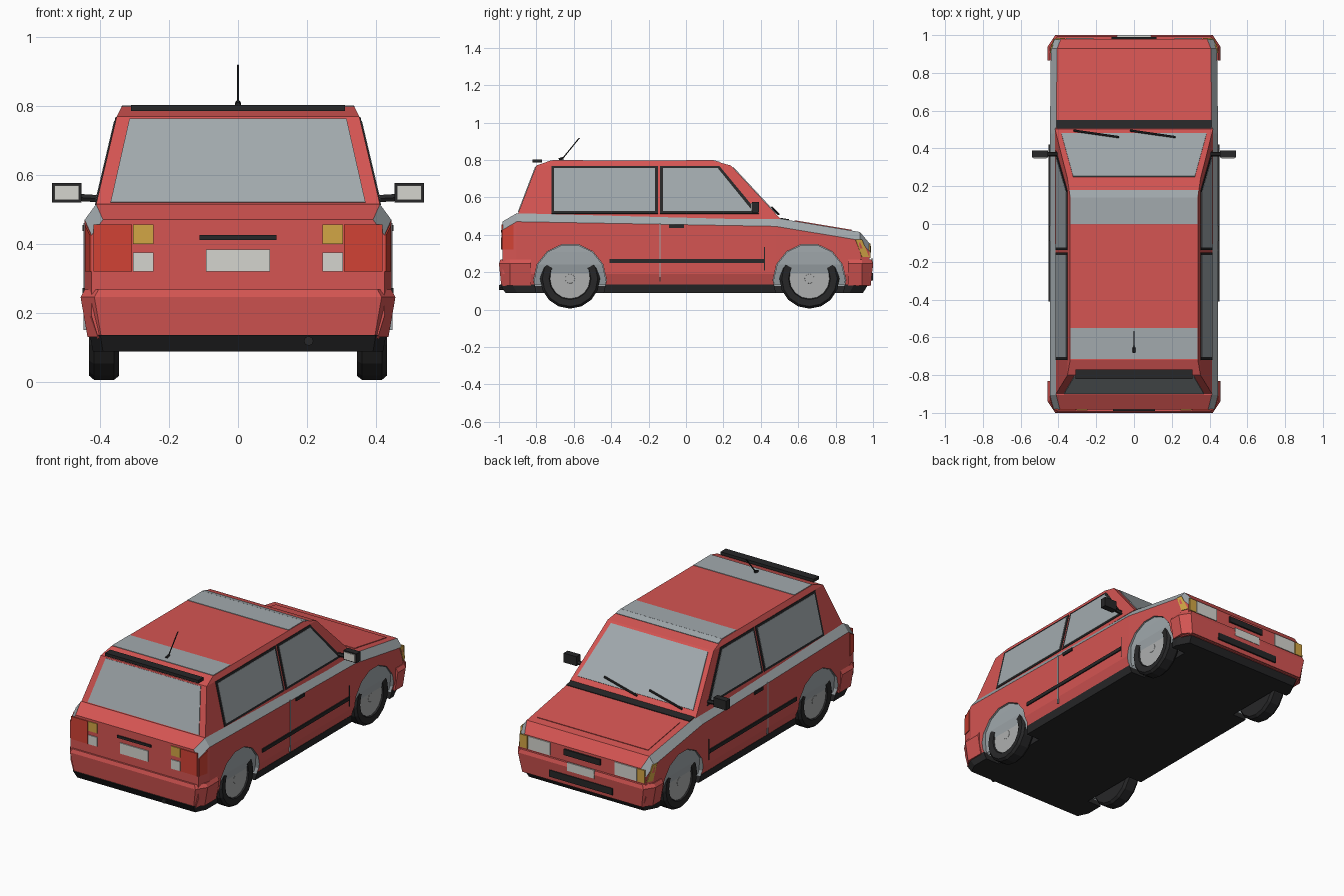
import bpy, bmesh, math
from mathutils import Vector

if "Cube" in bpy.data.objects:
    bpy.data.objects.remove(bpy.data.objects["Cube"])


def material(name, r, g, b):
    m = bpy.data.materials.new(name)
    m.diffuse_color = (r, g, b, 1)
    m.use_nodes = True
    m.node_tree.nodes["Principled BSDF"].inputs["Base Color"].default_value = m.diffuse_color
    return m


RED = material("body red", 0.66, 0.09, 0.085)
GREY = material("glass grey", 0.36, 0.40, 0.42)
BLACK = material("trim black", 0.02, 0.02, 0.021)
WHITE = material("lamp white", 0.66, 0.66, 0.62)
ORANGE = material("indicator orange", 0.65, 0.38, 0.06)
TAIL = material("tail lamp red", 0.64, 0.055, 0.035)
SILVER = material("rim silver", 0.42, 0.43, 0.43)


def mesh(name, verts, faces, *mats):
    bm = bmesh.new()
    vs = [bm.verts.new(v) for v in verts]
    for f in faces:
        bm.faces.new([vs[i] for i in f])
    bmesh.ops.recalc_face_normals(bm, faces=bm.faces)
    me = bpy.data.meshes.new(name)
    bm.to_mesh(me)
    bm.free()
    for m in mats:
        me.materials.append(m)
    ob = bpy.data.objects.new(name, me)
    bpy.context.collection.objects.link(ob)
    return ob


def loft(name, rings, *mats):
    """Skin equal-length closed rings and cap both ends."""
    n = len(rings[0])
    faces = [[k * n + i, k * n + (i + 1) % n, (k + 1) * n + (i + 1) % n, (k + 1) * n + i]
             for k in range(len(rings) - 1) for i in range(n)]
    faces += [list(range(n)), [(len(rings) - 1) * n + i for i in range(n)]]
    return mesh(name, [p for r in rings for p in r], faces, *mats)


def plate(name, pts, mat, t=0.004):
    """Thin slab centred on a flat polygon."""
    p = [Vector(q) for q in pts]
    n = (p[1] - p[0]).cross(p[2] - p[0]).normalized() * t
    return loft(name, [[q - n for q in p], [q + n for q in p]], mat)


def box(name, x, y, z, mat):
    ring = [(x[0], y[0]), (x[1], y[0]), (x[1], y[1]), (x[0], y[1])]
    return loft(name, [[(a, b, h) for a, b in ring] for h in z], mat)


def rod(name, a, b, r, mat, n=6):
    a, b = Vector(a), Vector(b)
    q = (b - a).to_track_quat('Z', 'Y')
    c = [q @ Vector((r * math.cos(2 * math.pi * i / n), r * math.sin(2 * math.pi * i / n), 0))
         for i in range(n)]
    return loft(name, [[a + v for v in c], [b + v for v in c]], mat)


def lathe(name, profile, s, cy, cz, mat, n=16):
    """Turn (radius, x) points about a wheel axle."""
    rings = [[(s * x, cy + r * math.cos(2 * math.pi * i / n), cz + r * math.sin(2 * math.pi * i / n))
              for i in range(n)] for r, x in profile]
    return loft(name, rings, mat)


# lower body: cross-sections along the length (y, half width, top height)
rings = []
for y, w, zt in [(-0.982, 0.425, 0.47), (-0.905, 0.445, 0.515), (0.48, 0.445, 0.49),
                 (0.93, 0.44, 0.415), (0.98, 0.42, 0.355)]:
    half = [(w - 0.02, 0.125), (w, 0.19), (w, zt - 0.045), (w - 0.033, zt)]
    rings.append([(x, y, z) for x, z in half] + [(-x, y, z) for x, z in reversed(half)])
body = loft("lower_body", rings, RED, GREY)
for f in body.data.polygons:  # grey shoulder bevel
    if f.normal.z > 0.2 and abs(f.normal.x) > 0.3:
        f.material_index = 1

# black underpan
outline = [(-0.40, -0.995), (0.40, -0.995), (0.43, -0.93), (0.43, 0.9), (0.39, 0.975),
           (-0.39, 0.975), (-0.43, 0.9), (-0.43, -0.93)]
pan = loft("underpan", [[(x * 0.98, y * 0.97, 0.088) for x, y in outline],
                        [(x, y, 0.135) for x, y in outline]], BLACK, BLACK)

# wheel arches cut through body and pan, wheels, and inner arch panels
AXLES = (-0.62, 0.66)
for s in (-1, 1):
    for cy in AXLES:
        cutter = lathe("arch_cutter", [(0.195, 0.33), (0.195, 0.6)], s, cy, 0.158, RED, 14)
        cutter.data.materials.append(GREY)
        for f in cutter.data.polygons:
            f.material_index = 1
        for ob in (body, pan):
            m = ob.modifiers.new("arch", 'BOOLEAN')
            m.operation, m.solver, m.object = 'DIFFERENCE', 'EXACT', cutter
            bpy.context.view_layer.objects.active = ob
            bpy.ops.object.modifier_apply(modifier=m.name)
        bpy.data.objects.remove(cutter)
        arc = [(cy + 0.192 * math.cos(a), 0.158 + 0.192 * math.sin(a))
               for a in [math.pi * i / 7 for i in range(8)]]
        low = [(cy - 0.19, 0.135), (cy + 0.19, 0.135)]
        hi = lambda z: s * min(0.436, 0.408 + (z - 0.135) * 0.23)
        inner = [(cy + 0.192 * math.cos(math.pi * i / 7), 0.158 + 0.192 * math.sin(math.pi * i / 7))
                 for i in range(8)] + low
        mid = 0.158 + 0.192 * math.sin(math.pi * 2 / 7)
        n = len(inner)
        mesh("arch_panel", [(hi(z), y, z) for y, z in inner],
             [[0, 1, 6, 7], [1, 2, 5, 6], [2, 3, 4, 5], [0, 7, 8, 9]], GREY)
        lathe("tyre", [(0.10, 0.40), (0.112, 0.428), (0.148, 0.432), (0.16, 0.418),
                       (0.16, 0.36), (0.148, 0.345), (0.05, 0.345)], s, cy, 0.165, BLACK)
        lathe("rim", [(0.107, 0.421), (0.095, 0.418), (0.08, 0.402), (0.055, 0.412),
                      (0.03, 0.414), (0.025, 0.422)], s, cy, 0.165, SILVER)

# cabin: stacked rings (height, half width, rear y, front y)
loft("cabin", [[(-w, a, z), (w, a, z), (w, b, z), (-w, b, z)] for z, w, a, b in
               [(0.485, 0.419, -0.909, 0.505), (0.77, 0.352, -0.80, 0.24),
                (0.798, 0.338, -0.72, 0.14)]], RED)
for name, a, b in (("rear_roof_band", -0.715, -0.55), ("front_roof_band", 0.0, 0.14)):
    plate(name, [(-0.336, a, 0.798), (0.336, a, 0.798), (0.336, b, 0.798), (-0.336, b, 0.798)],
          GREY, 0.003)
plate("roof_front_slope", [(-0.337, 0.14, 0.798), (0.337, 0.14, 0.798),
                           (0.341, 0.18, 0.787), (-0.341, 0.18, 0.787)], GREY, 0.003)

# windscreen and rear window
plate("windscreen", [(-0.385, 0.48, 0.513), (0.385, 0.48, 0.513),
                     (0.322, 0.25, 0.76), (-0.322, 0.25, 0.76)], GREY)
plate("rear_window", [(-0.37, -0.896, 0.52), (0.37, -0.896, 0.52),
                      (0.315, -0.803, 0.763), (-0.315, -0.803, 0.763)], GREY)

# side windows with black frames
FRAMES = [([(-0.72, 0.512), (-0.15, 0.512), (-0.15, 0.768), (-0.72, 0.768)],
           [(-0.705, 0.525), (-0.165, 0.525), (-0.165, 0.755), (-0.705, 0.755)]),
          ([(-0.138, 0.512), (0.39, 0.512), (0.178, 0.768), (-0.138, 0.768)],
           [(-0.124, 0.525), (0.357, 0.525), (0.170, 0.755), (-0.124, 0.755)])]
for s in (-1, 1):
    side = lambda z: s * (0.419 - (z - 0.485) * 0.235)
    for frame, glass in FRAMES:
        plate("window_frame", [(side(z), y, z) for y, z in frame], BLACK, 0.003)
        plate("side_window", [(side(z), y, z) for y, z in glass], GREY, 0.0048)

    # door seam, rub strip, handle
    x = sorted((s * 0.44, s * 0.448))
    box("door_seam", x, (-0.143, -0.136), (0.15, 0.46), GREY)
    box("wing_seam", x, (0.418, 0.422), (0.21, 0.335), BLACK)
    x = sorted((s * 0.44, s * 0.452))
    box("rub_strip", x, (-0.41, 0.42), (0.25, 0.271), BLACK)
    box("door_handle", x, (-0.09, -0.01), (0.437, 0.455), BLACK)

    # door mirror
    rod("mirror_stalk", (s * 0.39, 0.37, 0.53), (s * 0.47, 0.37, 0.535), 0.012, BLACK)
    box("mirror_housing", sorted((s * 0.455, s * 0.54)), (0.352, 0.39), (0.52, 0.576), BLACK)
    box("mirror_glass", sorted((s * 0.462, s * 0.533)), (0.347, 0.353), (0.527, 0.569), WHITE)

    # tail lamps
    for name, a, b, z, m in (("tail_lamp", 0.308, 0.42, (0.32, 0.456), TAIL),
                             ("rear_indicator", 0.245, 0.305, (0.40, 0.456), ORANGE),
                             ("reverse_lamp", 0.245, 0.305, (0.32, 0.375), WHITE)):
        box(name, sorted((s * a, s * b)), (-0.987, -0.979), z, m)
    plate("tail_lamp_side", [(s * 0.426, -0.98, 0.32), (s * 0.441, -0.922, 0.32),
                             (s * 0.441, -0.922, 0.455), (s * 0.426, -0.98, 0.425)], TAIL)

    # headlamps and front indicators
    box("headlamp", sorted((s * 0.215, s * 0.36)), (0.978, 0.986), (0.275, 0.352), WHITE)
    box("front_indicator", sorted((s * 0.365, s * 0.415)), (0.978, 0.986), (0.275, 0.352), ORANGE)
    plate("indicator_side", [(s * 0.421, 0.978, 0.28), (s * 0.436, 0.94, 0.28),
                             (s * 0.441, 0.905, 0.375), (s * 0.436, 0.94, 0.375)], ORANGE)

    # wiper, one per side
    x0 = -0.32 if s < 0 else -0.02
    rod("wiper", (x0, 0.495, 0.51), (x0 + 0.24, 0.46, 0.545), 0.006, BLACK)

# bumpers: plan outlines stacked in height
for name, d, y0 in (("rear_bumper", -1, 0.83), ("front_bumper", 1, 0.865)):
    levels = []
    for z, k in ((0.13, 0.02), (0.245, 0.0), (0.267, 0.012)):
        w, e = 0.457 - k, 1.0 - k * 0.6
        h = [(w, y0), (w, 0.94), (w - 0.04, e)]
        levels.append([(x, d * y, z) for x, y in h] + [(-x, d * y, z) for x, y in reversed(h)])
    loft(name, levels, RED)

# rear fittings
box("rear_plate", (-0.093, 0.093), (-0.988, -0.98), (0.32, 0.384), WHITE)
box("tailgate_handle", (-0.112, 0.112), (-0.99, -0.98), (0.411, 0.425), BLACK)
box("roof_spoiler", (-0.31, 0.31), (-0.82, -0.77), (0.785, 0.803), BLACK)
rod("exhaust", (0.205, -0.999, 0.118), (0.205, -0.9, 0.118), 0.014, BLACK, 8)
rod("aerial", (0, -0.67, 0.795), (0, -0.57, 0.918), 0.0035, BLACK)
rod("aerial_base", (0, -0.68, 0.803), (0, -0.655, 0.81), 0.008, BLACK)

# front fittings and bonnet
box("grille", (-0.12, 0.12), (0.975, 0.99), (0.305, 0.34), BLACK)
box("front_plate", (-0.09, 0.09), (0.99, 1.0), (0.222, 0.272), WHITE)
box("bumper_intake", (-0.21, 0.21), (0.985, 1.0), (0.155, 0.195), BLACK)
hood = lambda y: 0.49 - (y - 0.48) * 0.1667
plate("bonnet_panel", [(-0.368, 0.58, hood(0.58)), (0.368, 0.58, hood(0.58)),
                       (0.368, 0.885, hood(0.885)), (-0.368, 0.885, hood(0.885))], RED)
plate("cowl", [(-0.41, 0.505, hood(0.505)), (0.41, 0.505, hood(0.505)),
               (0.41, 0.55, hood(0.55)), (-0.41, 0.55, hood(0.55))], BLACK, 0.0045)
